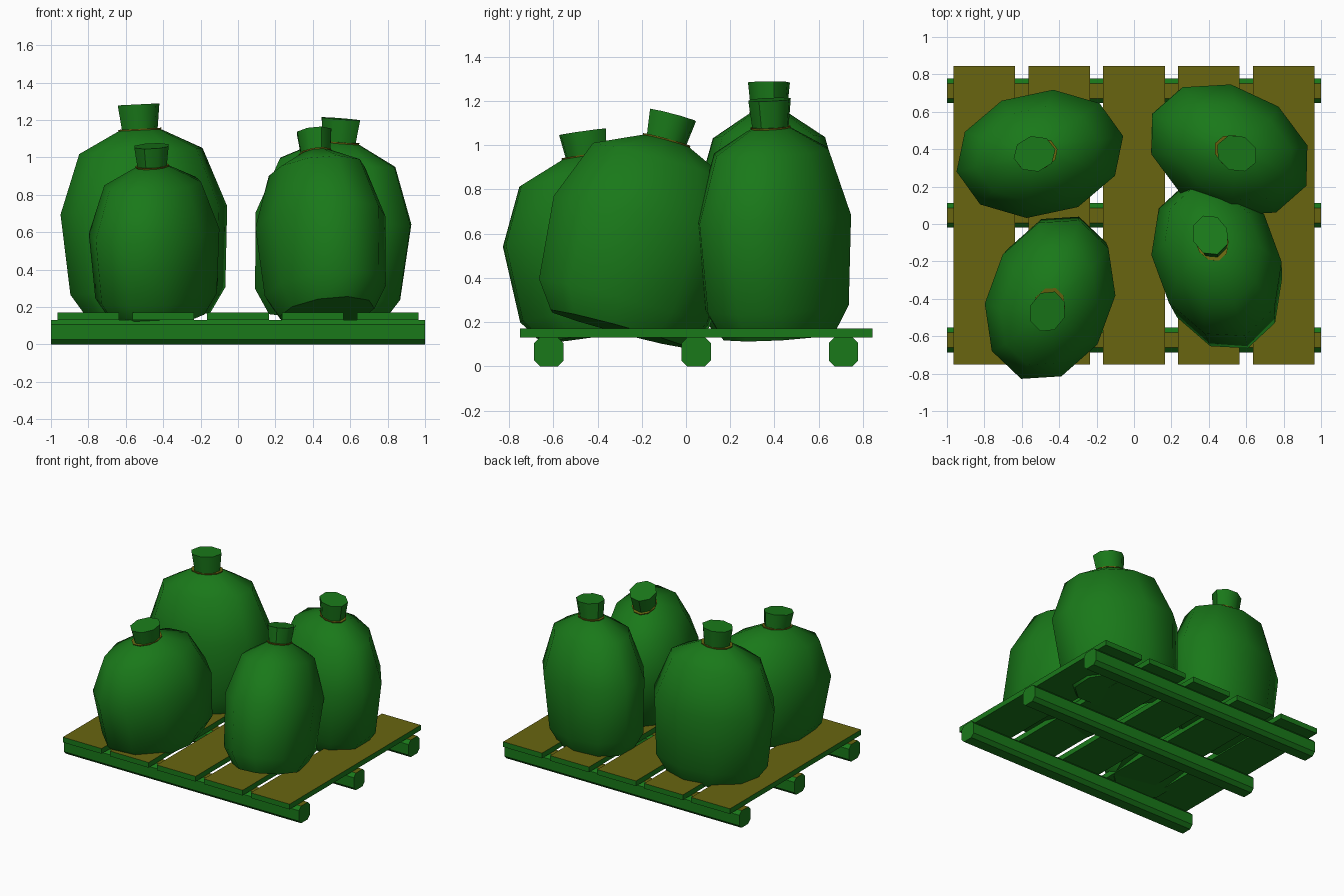
import bpy, bmesh, math
from mathutils import Vector, Matrix

if "Cube" in bpy.data.objects:
    bpy.data.objects.remove(bpy.data.objects["Cube"])


def material(name, rgb):
    m = bpy.data.materials.new(name)
    m.diffuse_color = (*rgb, 1)
    m.use_nodes = True
    m.node_tree.nodes["Principled BSDF"].inputs["Base Color"].default_value = m.diffuse_color
    return m


GREEN = material("green", (0.01, 0.19, 0.01))
OLIVE = material("olive", (0.14, 0.13, 0.005))


def finish(bm, name, mats):
    bmesh.ops.recalc_face_normals(bm, faces=bm.faces)
    me = bpy.data.meshes.new(name)
    bm.to_mesh(me)
    bm.free()
    ob = bpy.data.objects.new(name, me)
    bpy.context.collection.objects.link(ob)
    for m in mats:
        me.materials.append(m)
    return ob


def olive_tops(ob):
    for p in ob.data.polygons:
        if p.normal.z > 0.9:
            p.material_index = 1


def plank(name, x):
    bm = bmesh.new()
    bmesh.ops.create_cube(bm, size=1, matrix=Matrix.Translation((x, 0.046, 0.152))
                          @ Matrix.Diagonal((0.33, 1.595, 0.04, 1)))
    olive_tops(finish(bm, name, (GREEN, OLIVE)))


def beam(name, y):
    # chamfered square profile extruded along x
    h, c = 0.066, 0.04
    prof = [(h, -c), (h, c), (c, h), (-c, h), (-h, c), (-h, -c), (-c, -h), (c, -h)]
    bm = bmesh.new()
    face = bm.faces.new([bm.verts.new((-1, y + a, h + b)) for a, b in prof])
    ext = bmesh.ops.extrude_face_region(bm, geom=[face])
    bmesh.ops.translate(bm, vec=(2, 0, 0),
                        verts=[v for v in ext["geom"] if isinstance(v, bmesh.types.BMVert)])
    bm.faces.ensure_lookup_table()
    if not any(all(v.co.x < 0 for v in f.verts) for f in bm.faces):
        bm.faces.new([v for v in bm.verts if v.co.x < 0])
    olive_tops(finish(bm, name, (GREEN, OLIVE)))


def lathe(name, profile, matrix, mat, sides=10):
    bm = bmesh.new()
    rings = []
    for r, z in profile:
        rings.append([bm.verts.new((r * math.cos(2 * math.pi * i / sides),
                                    r * math.sin(2 * math.pi * i / sides), z))
                      for i in range(sides)])
    for a, b in zip(rings, rings[1:]):
        for i in range(sides):
            j = (i + 1) % sides
            bm.faces.new((a[i], a[j], b[j], b[i]))
    bm.faces.new(rings[0])
    bm.faces.new(rings[-1])
    bm.transform(matrix)
    ob = finish(bm, name, (mat,))
    bpy.ops.object.select_all(action='DESELECT')
    ob.select_set(True)
    bpy.context.view_layer.objects.active = ob
    bpy.ops.object.shade_smooth_by_angle(angle=math.radians(50))


def sack(name, base, lean, turn, height):
    tilt = Vector((0, 0, 1)).rotation_difference(Vector((*lean, 1))).to_matrix().to_4x4()
    m = (Matrix.Translation(base) @ tilt @ Matrix.Rotation(math.radians(turn), 4, 'Z')
         @ Matrix.Diagonal((0.456, 0.337, height, 1)))
    # bulging body
    lathe(name + "_body", [(0.73, 0), (0.93, 0.12), (1.0, 0.5), (0.74, 0.78), (0.22, 0.885)], m, GREEN)
    # twine around the neck
    lathe(name + "_tie", [(0.25, 0.868), (0.26, 0.885)], m, OLIVE)
    # gathered mouth above the tie
    lathe(name + "_mouth", [(0.21, 0.87), (0.25, 1.0)], m @ Matrix.Diagonal((1, 1.15, 1, 1)), GREEN, 8)


# pallet
for i in range(5):
    plank(f"plank_{i + 1}", -0.8 + 0.4 * i)
for i in range(3):
    beam(f"beam_{i + 1}", -0.62 + 0.666 * i)

# four leaning sacks
sack("sack_back_left", (-0.475, 0.375, 0.15), (-0.05, 0), 12, 1.135)
sack("sack_back_right", (0.47, 0.415, 0.14), (0.075, -0.035), -25, 1.07)
sack("sack_front_left", (-0.435, -0.34, 0.15), (-0.03, -0.14), 70, 0.92)
sack("sack_front_right", (0.475, -0.31, 0.17), (-0.07, 0.26), 110, 1.0)
